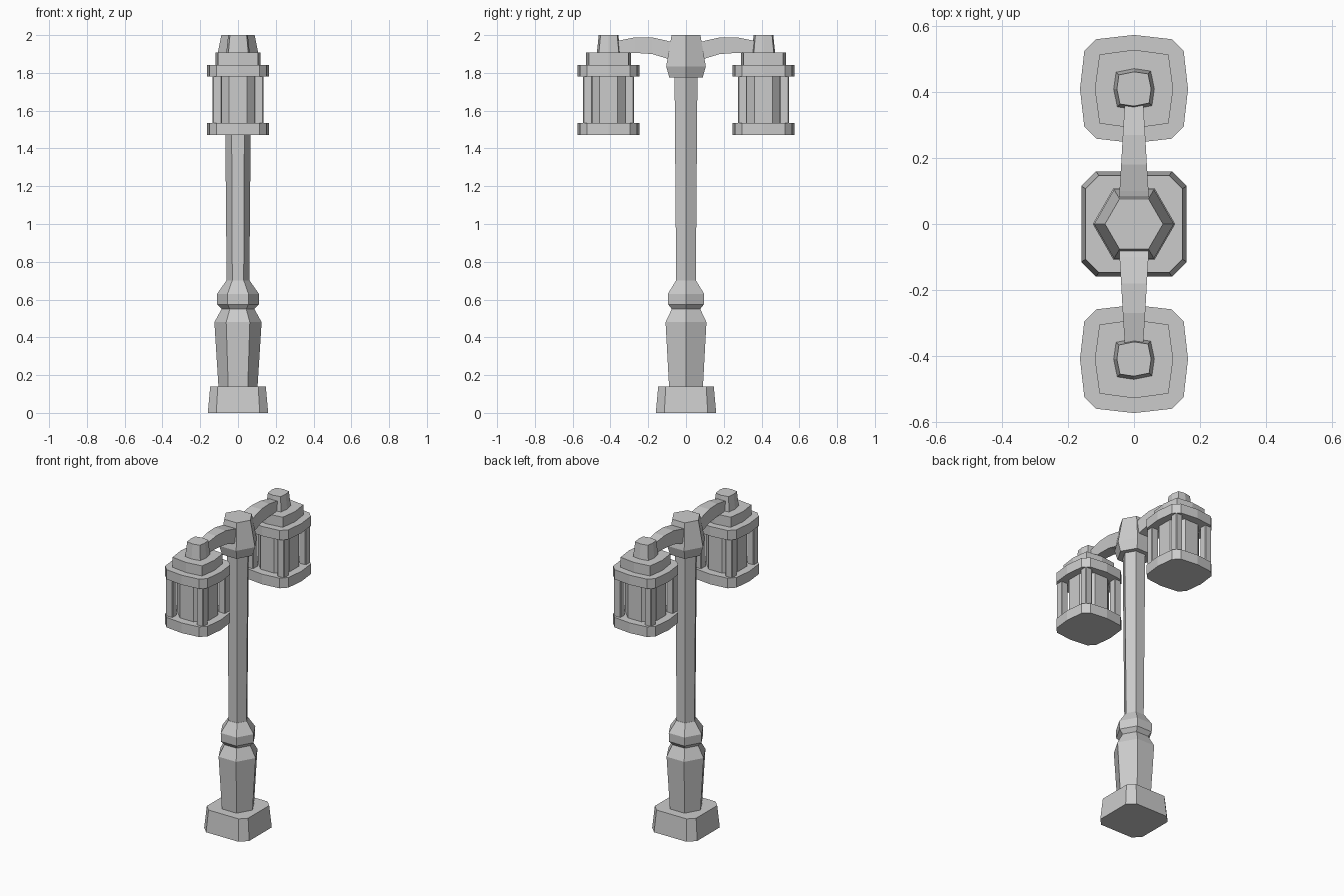
import bpy, bmesh, math

if "Cube" in bpy.data.objects:
    bpy.data.objects.remove(bpy.data.objects["Cube"])


def loft(name, rings):
    """Closed solid through rings of equal point count."""
    bm = bmesh.new()
    loops = [[bm.verts.new(p) for p in ring] for ring in rings]
    n = len(loops[0])
    for a, b in zip(loops, loops[1:]):
        for i in range(n):
            j = (i + 1) % n
            bm.faces.new((a[i], a[j], b[j], b[i]))
    bm.faces.new(loops[0][::-1])
    bm.faces.new(loops[-1])
    bmesh.ops.recalc_face_normals(bm, faces=bm.faces)
    me = bpy.data.meshes.new(name)
    bm.to_mesh(me)
    bm.free()
    ob = bpy.data.objects.new(name, me)
    bpy.context.collection.objects.link(ob)
    return ob


def prism(name, levels, center=(0, 0)):
    """Stack of (z, outline) levels around a vertical axis."""
    cx, cy = center
    return loft(name, [[(x + cx, y + cy, z) for x, y in pts] for z, pts in levels])


def hexagon(r):
    return [(r * math.cos(math.pi / 3 * i), r * math.sin(math.pi / 3 * i)) for i in range(6)]


def four_fold(quarter):
    """Repeat a quarter outline by 90 degree turns."""
    pts = []
    for _ in range(4):
        pts += quarter
        quarter = [(-y, x) for x, y in quarter]
    return pts


def chamfered(h, c):
    return four_fold([(h, h - c), (h - c, h)])


def bulged(h):
    return four_fold([(h, 0), (h * 0.88, h * 0.88)])


def plate(h):
    return four_fold([(h, 0), (h * 0.92, h * 0.70), (h * 0.70, h * 0.92)])


# Base block and hexagonal post
prism("base", [(0, chamfered(0.16, 0.045)), (0.14, chamfered(0.147, 0.04))])
prism("pedestal_and_collar", [(z, hexagon(r)) for z, r in (
    (0.13, 0.103), (0.48, 0.125), (0.55, 0.087), (0.575, 0.11), (0.63, 0.111), (0.70, 0.062))])
prism("pole", [(0.69, hexagon(0.06)), (1.79, hexagon(0.07))])
prism("pole_head", [(1.775, hexagon(0.102)), (1.835, hexagon(0.121)), (2.0, hexagon(0.088))])

# Arms and lanterns, one on each side
for side, s in (("front", -1), ("back", 1)):
    arm = [(0.05, 0.046, 1.86, 1.955), (0.10, 0.044, 1.876, 1.97), (0.18, 0.039, 1.90, 1.988),
           (0.27, 0.034, 1.906, 1.988), (0.38, 0.027, 1.905, 1.966)]
    loft(side + "_arm", [[(-w, s * y, lo), (w, s * y, lo), (w, s * y, hi), (-w, s * y, hi)]
                         for y, w, lo, hi in arm])

    c = (0, s * 0.41)
    prism(side + "_lantern_floor", [(1.47, plate(0.164)), (1.535, plate(0.164))], c)
    prism(side + "_lantern_glass", [(1.53, chamfered(0.112, 0.064)), (1.785, chamfered(0.112, 0.064))], c)
    prism(side + "_lantern_roof", [(1.78, plate(0.164)), (1.842, plate(0.164))], c)
    prism(side + "_lantern_upper_roof", [(1.84, bulged(0.119)), (1.907, bulged(0.119))], c)
    cap = four_fold([(1, 0), (0.82, 0.88)])
    prism(side + "_lantern_cap", [(z, [(x * h, y * h) for x, y in cap])
                                  for z, h in ((1.905, 0.062), (2.0, 0.052))], c)
    # Corner posts of the lantern
    for px in (-0.11, 0.11):
        for py in (-0.11, 0.11):
            prism(side + "_lantern_post", [(z, chamfered(0.024, 0.004)) for z in (1.53, 1.785)],
                  (px, c[1] + py))
